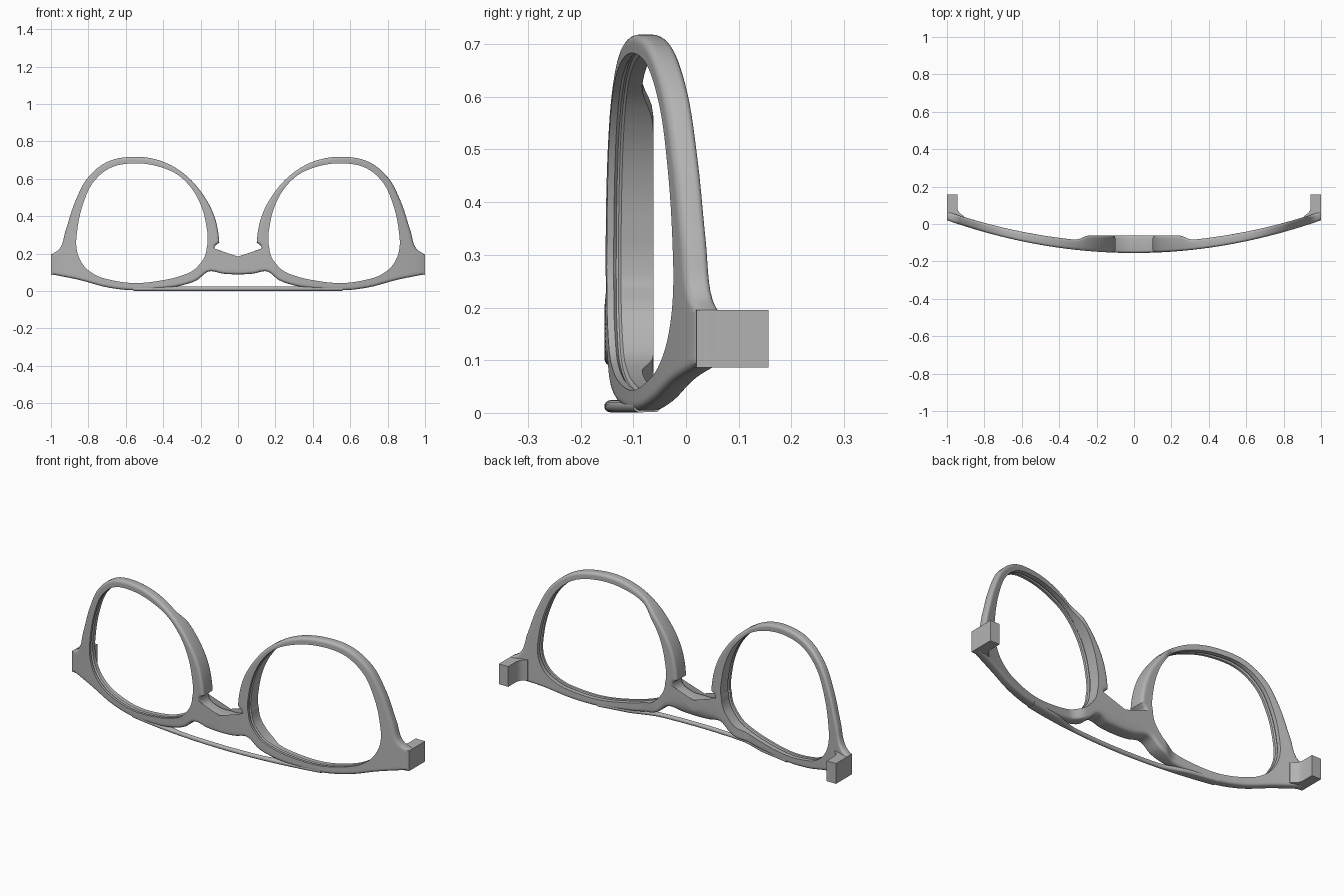
import bpy, bmesh, math
from mathutils import Vector

cube = bpy.data.objects.get("Cube")
if cube:
    bpy.data.objects.remove(cube, do_unlink=True)

grey = bpy.data.materials.new("plain_grey")
grey.use_nodes = True
colour = (0.45, 0.45, 0.45, 1)
grey.diffuse_color = colour
grey.node_tree.nodes["Principled BSDF"].inputs["Base Color"].default_value = colour


def finish(name, bm, mirrored=True):
    """Turn a bmesh into a shaded object, mirrored across x when asked."""
    bmesh.ops.recalc_face_normals(bm, faces=bm.faces)
    mesh = bpy.data.meshes.new(name)
    bm.to_mesh(mesh)
    bm.free()
    mesh.materials.append(grey)
    obj = bpy.data.objects.new(name, mesh)
    bpy.context.collection.objects.link(obj)
    if mirrored:
        mirror = obj.modifiers.new("mirror", "MIRROR")
        mirror.merge_threshold = 0.0005
    bpy.ops.object.select_all(action="DESELECT")
    obj.select_set(True)
    bpy.context.view_layer.objects.active = obj
    bpy.ops.object.shade_smooth_by_angle(angle=math.radians(35))
    return obj


def smooth(a, b, t):
    t = min(max((t - a) / (b - a), 0), 1)
    return t * t * (3 - 2 * t)


def front_y(x):
    """Wrap curve of the front surface."""
    return -0.155 + 0.175 * x * x


def back_y(x, z):
    """Back surface, thickened around the nose."""
    rim = front_y(x) + 0.057 - 0.01 * abs(x)
    nose = -0.062 - 0.4 * max(0, 0.13 - z) * (1 - smooth(0.1, 0.2, abs(x)))
    return rim + (max(nose, rim) - rim) * (1 - smooth(0.24, 0.32, abs(x)))


def closed_spline(points, corners, steps):
    """Hermite curve through a closed loop, broken at the corner points."""
    n = len(points)

    def direction(k):
        a = points[k] - points[k - 1]
        b = points[(k + 1) % n] - points[k]
        return (a / a.length_squared + b / b.length_squared).normalized()

    result = []
    for k in range(n):
        p, q = points[k], points[(k + 1) % n]
        chord = q - p
        m = chord if k in corners else direction(k) * chord.length
        e = chord if (k + 1) % n in corners else direction((k + 1) % n) * chord.length
        for s in range(steps):
            t = s / steps
            h = t * t * (3 - 2 * t)
            result.append(p * (1 - h) + q * h + m * t * (1 - t) ** 2 - e * t * t * (1 - t))
    return result


# Rim stations: outer x, outer z, lens opening x, lens opening z
stations = [
    (.55, .718, .55, .683), (.7, .69, .69, .655), (.8, .61, .775, .58),
    (.87, .48, .83, .46), (.92, .33, .86, .32), (.96, .22, .865, .25),
    (1, .195, .86, .21), (1, .09, .82, .13), (.85, .06, .76, .085),
    (.7, .02, .67, .057), (.58, .005, .56, .043), (.42, .012, .42, .055),
    (.31, .028, .31, .08), (.22, .058, .24, .11), (.155, .105, .2, .15),
    (.08, .093, .18, .18), (-.05, .088, .17, .21), (-.05, .182, .166, .24),
    (.08, .188, .163, .255), (.118, .21, .162, .27), (.125, .235, .162, .285),
    (.1, .26, .163, .305), (.105, .31, .168, .34), (.13, .41, .185, .42),
    (.19, .52, .235, .53), (.28, .62, .32, .62), (.41, .695, .43, .667)]
corners = {k for k, s in enumerate(stations) if s[0] == 1 or s[0] < 0 or s[0] == .1}
outer = closed_spline([Vector(s[:2]) for s in stations], corners, 6)
inner = closed_spline([Vector(s[2:]) for s in stations], set(), 6)


def rim_section(k):
    """Rounded outer edge, flat front and back, grooved lens seat."""
    o, i = outer[k], inner[k]
    tangent = (outer[(k + 1) % len(outer)] - outer[k - 1]).normalized()
    inward = Vector((tangent.y, -tangent.x))
    section = []

    def add(p, y):
        section.append((p.x, y, p.y))

    r = 0.014
    seat = o + inward * r
    across = [seat.lerp(i, t / 4) for t in range(1, 5)]
    arc = [math.radians(a) for a in (0, 22, 45, 68, 90)]
    for a in reversed(arc):
        p = o + inward * r * (1 - math.sin(a))
        add(p, front_y(p.x) + r * (1 - math.cos(a)))
    for p in across:
        add(p, front_y(p.x))
    groove = i + (o - i).normalized() * 0.007
    for p, depth in ((i, .013), (groove, .018), (groove, .022), (i, .027)):
        add(p, front_y(i.x) + depth)
    for p in reversed(across):
        add(p, back_y(p.x, p.y))
    for a in arc:
        p = o + inward * r * (1 - math.sin(a))
        add(p, back_y(p.x, p.y) - r * (1 - math.cos(a)))
    return section


def loft(bm, sections, closed):
    rows = [[bm.verts.new(p) for p in s] for s in sections]
    n = len(rows[0])
    for k in range(len(rows) if closed else len(rows) - 1):
        a, b = rows[k], rows[(k + 1) % len(rows)]
        for j in range(n):
            bm.faces.new((a[j], a[(j + 1) % n], b[(j + 1) % n], b[j]))
    if not closed:
        bm.faces.new(rows[0])
        bm.faces.new(rows[-1])


# Rims and bridge, cut at the centre and mirrored
bm = bmesh.new()
loft(bm, [rim_section(k) for k in range(len(outer))], True)
bmesh.ops.bisect_plane(bm, geom=bm.verts[:] + bm.edges[:] + bm.faces[:], dist=1e-5,
                       plane_co=(0, 0, 0), plane_no=(1, 0, 0), clear_inner=True)
finish("rims_and_bridge", bm)

# Hinge blocks with a filleted inside corner
bm = bmesh.new()
outline = [(1, .02), (1, .157), (.945, .157), (.945, .09), (.941, .072),
           (.931, .058), (.91, .042), (.91, .01)]
bottom = bm.faces.new([bm.verts.new((x, y, .086)) for x, y in outline])
top = bmesh.ops.extrude_face_region(bm, geom=[bottom], use_keep_orig=True)["geom"]
bmesh.ops.translate(bm, verts=[v for v in top if isinstance(v, bmesh.types.BMVert)],
                    vec=(0, 0, .109))
finish("hinge_blocks", bm)

# Brow bar: slim at the centre, deepening where it meets the rims
bm = bmesh.new()
sections = []
for s in range(-24, 25):
    x = s / 24 * 0.56
    half = 0.011 + 0.015 * smooth(0.24, 0.42, abs(x))
    height = 0.0115
    middle = front_y(x) + half
    ring = []
    for j in range(16):
        a = math.tau * j / 16
        ring.append((x, middle + (half - height) * (1 if math.cos(a) > 0 else -1)
                     + height * math.cos(a), 0.0125 + height * math.sin(a)))
    sections.append(ring)
loft(bm, sections, False)
finish("brow_bar", bm, mirrored=False)
